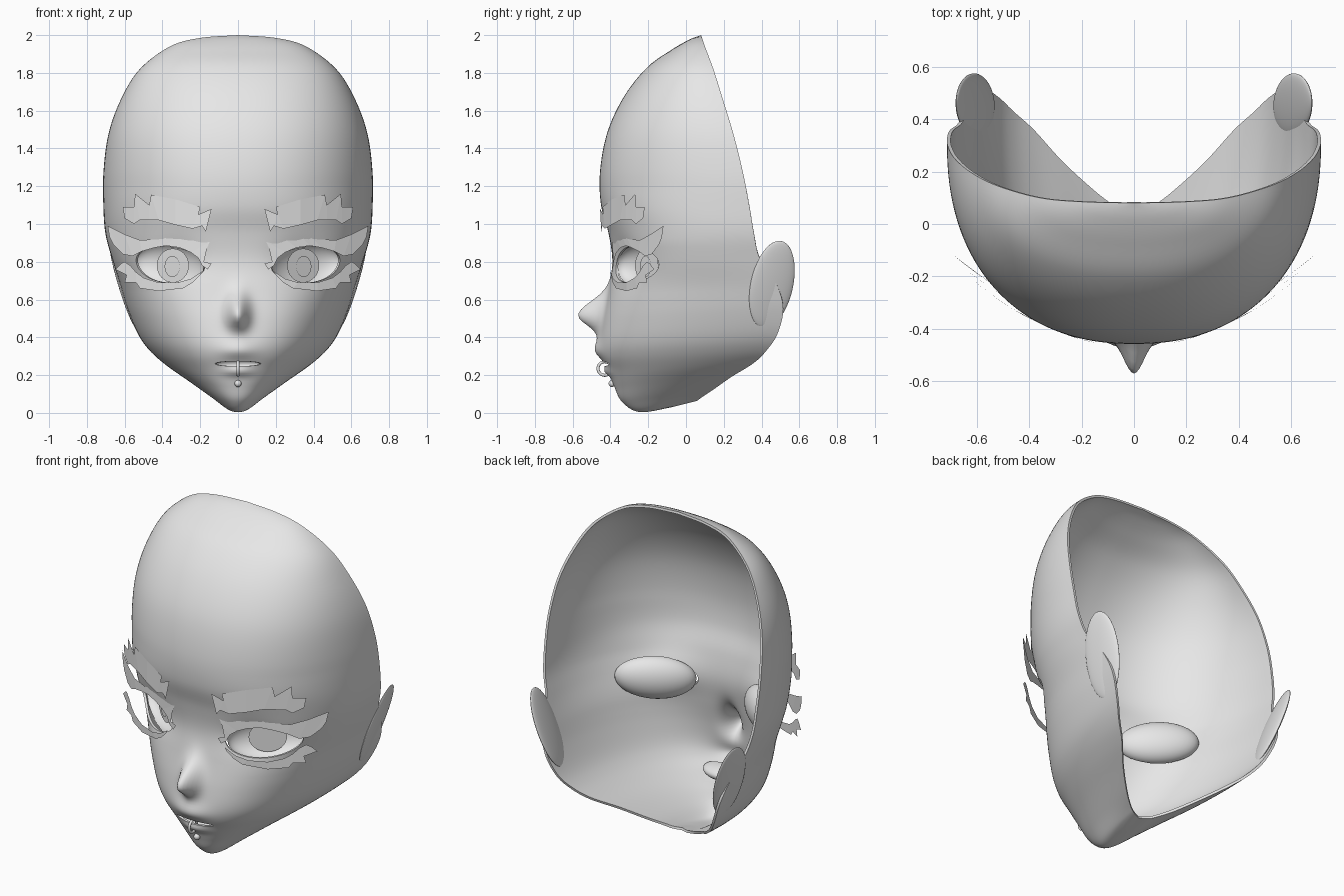
import bpy, bmesh
from math import sin, cos, pi, exp, radians, copysign
from mathutils import Matrix, Vector, Euler

if "Cube" in bpy.data.objects:
    bpy.data.objects.remove(bpy.data.objects["Cube"], do_unlink=True)

grey = bpy.data.materials.new("pale_grey")
grey.use_nodes = True
grey.diffuse_color = (0.8, 0.8, 0.8, 1)
for node in grey.node_tree.nodes:
    if node.type == 'BSDF_PRINCIPLED':
        node.inputs["Base Color"].default_value = (0.8, 0.8, 0.8, 1)


def make_object(name, bm):
    mesh = bpy.data.meshes.new(name)
    bm.to_mesh(mesh)
    bm.free()
    mesh.materials.append(grey)
    obj = bpy.data.objects.new(name, mesh)
    bpy.context.collection.objects.link(obj)
    return obj


def activate(obj):
    bpy.ops.object.select_all(action='DESELECT')
    obj.select_set(True)
    bpy.context.view_layer.objects.active = obj


def smooth(obj, angle=40):
    activate(obj)
    bpy.ops.object.shade_smooth_by_angle(angle=radians(angle))
    return obj


def ellipsoid(name, centre, radii, turn=(0, 0, 0), back_half=False):
    bm = bmesh.new()
    bmesh.ops.create_uvsphere(bm, u_segments=40, v_segments=20, radius=1)
    if back_half:
        front = [v for v in bm.verts if v.co.y < -0.05]
        bmesh.ops.delete(bm, geom=front, context='VERTS')
    rotation = Euler([radians(a) for a in turn]).to_matrix().to_4x4()
    place = Matrix.Translation(centre) @ rotation @ Matrix.Diagonal((*radii, 1))
    bmesh.ops.transform(bm, matrix=place, verts=bm.verts)
    return smooth(make_object(name, bm))


def loft(rows, steps):
    """Smooth curve through rows of numbers."""
    pts = [Vector(r) for r in rows]
    pts = [2 * pts[0] - pts[1]] + pts + [2 * pts[-1] - pts[-2]]
    result = []
    for a, b, c, d in zip(pts, pts[1:], pts[2:], pts[3:]):
        for k in range(steps):
            t = k / steps
            result.append(b + (c - a) * t / 2 + (2 * a - 5 * b + 4 * c - d) * t**2 / 2
                          + (3 * b - a - 3 * c + d) * t**3 / 2)
    return result + [pts[-2]]


def bump(v, centre, below, above):
    return exp(-((v - centre) / (above if v > centre else below))**2)


def relief(x, z):
    """Forward push of nose and lips, backward push of the eye sockets."""
    nose = 0.135 * bump(z, 0.52, 0.075, 0.1) * bump(x, 0, 0.055, 0.055)
    upper = 0.03 * bump(z, 0.33, 0.045, 0.06) * bump(x, 0, 0.1, 0.1)
    lower = 0.022 * bump(z, 0.22, 0.025, 0.025) * bump(x, 0, 0.08, 0.08)
    socket = 0.035 * bump(z, 0.8, 0.1, 0.12) * bump(abs(x), 0.34, 0.14, 0.14)
    return nose + upper + lower - socket


# Head shell: centre line (y, z) and open rim (x, y, z) for each row
ROWS = [
    (.08, 2, 0, .08, 2),
    (.015, 1.975, .2, .085, 1.985),
    (-.08, 1.92, .36, .1, 1.94),
    (-.205, 1.83, .52, .145, 1.82),
    (-.325, 1.68, .62, .195, 1.66),
    (-.415, 1.49, .685, .25, 1.48),
    (-.455, 1.28, .712, .3, 1.28),
    (-.45, 1.1, .713, .335, 1.1),
    (-.41, .95, .702, .36, .95),
    (-.39, .8, .668, .39, .82),
    (-.41, .65, .625, .48, .68),
    (-.44, .5, .585, .515, .55),
    (-.455, .38, .53, .485, .42),
    (-.445, .3, .47, .43, .335),
    (-.41, .22, .39, .36, .265),
    (-.38, .14, .28, .24, .19),
    (-.34, .06, .17, .14, .12),
    (-.25, .005, .09, .08, .08),
    (-.1, .025, .05, .06, .065),
    (.04, .06, 0, .04, .06),
]
COLUMNS = 100
bm = bmesh.new()
grid = []
for fy, fz, ex, ey, ez in loft(ROWS, 6):
    # Cross-sections are boxiest at eye level, rounder at forehead and chin
    boxy = 0.35 * min(1, fz / 0.6) - 0.2 * min(1, max(0, (fz - 0.9) / 0.3))
    power = 2 / (2.1 + boxy)
    line = []
    for j in range(COLUMNS + 1):
        s = 2 * j / COLUMNS - 1
        t = pi / 2 * s * abs(s)**0.4
        x = ex * copysign(abs(sin(t))**power, t)
        back = 1 - max(cos(t), 0)**power
        z = fz + (ez - fz) * back
        y = fy + (ey - fy) * back - relief(x, z) * cos(t)
        line.append(bm.verts.new((x, y, z)))
    grid.append(line)
for upper, lower in zip(grid, grid[1:]):
    for j in range(COLUMNS):
        bm.faces.new((upper[j], lower[j], lower[j + 1], upper[j + 1]))
bmesh.ops.remove_doubles(bm, verts=bm.verts, dist=0.0005)
head = make_object("head_shell", bm)
thick = head.modifiers.new("thickness", 'SOLIDIFY')
thick.thickness = 0.014
thick.offset = -1

# Openings for the eyes and mouth
cutters = [ellipsoid("mouth_cutter", (0, -.44, .26), (.13, .09, .013))]
for side in (-1, 1):
    cutters.append(ellipsoid("eye_cutter", (side * .365, -.27, .785),
                             (.215, .25, .095), (0, side * -4, side * 34)))
for cutter in cutters:
    cut = head.modifiers.new("opening", 'BOOLEAN')
    cut.operation = 'DIFFERENCE'
    cut.solver = 'EXACT'
    cut.object = cutter
activate(head)
bpy.ops.object.convert(target='MESH')
for cutter in cutters:
    bpy.data.objects.remove(cutter, do_unlink=True)
smooth(head, 45)


def plate(name, pairs, side, front, curve):
    """Jagged curved strip from (x, z) pairs on its top and bottom edges."""
    bm = bmesh.new()
    edges = []
    for xt, zt, xb, zb in pairs:
        edges.append([bm.verts.new((side * x, front + curve * x * x, z))
                      for x, z in ((xt, zt), (xb, zb))])
    for (a, b), (c, d) in zip(edges, edges[1:]):
        bm.faces.new((a, b, d, c) if side > 0 else (c, d, b, a))
    return make_object(name, bm)


def disc(name, centre, radii, turn):
    bm = bmesh.new()
    bmesh.ops.create_circle(bm, cap_ends=True, segments=32, radius=1)
    place = (Matrix.Translation(centre) @ Matrix.Rotation(radians(turn), 4, 'Z')
             @ Matrix.Diagonal((radii[0], 1, radii[1], 1)) @ Matrix.Rotation(pi / 2, 4, 'X'))
    bmesh.ops.transform(bm, matrix=place, verts=bm.verts)
    return make_object(name, bm)


BROW = [(.14, 1.08, .17, .96), (.21, 1.05, .19, .99), (.2, 1.09, .24, .975),
        (.33, 1.13, .33, .995), (.46, 1.155, .42, 1.02), (.47, 1.1, .47, 1.02),
        (.545, 1.16, .52, 1.02), (.55, 1.09, .55, 1), (.61, 1.09, .6, 1.03)]
UPPER_LASH = [(.14, .79, .16, .76), (.18, .8, .19, .78), (.165, .87, .21, .82),
              (.15, .905, .25, .85), (.23, .935, .31, .875), (.31, .96, .38, .885),
              (.4, .92, .44, .875), (.52, .915, .51, .855), (.6, .945, .56, .83),
              (.69, .99, .61, .84), (.68, .93, .66, .89)]
LOWER_LASH = [(.19, .75, .2, .73), (.25, .71, .24, .69), (.32, .69, .29, .66),
              (.42, .69, .42, .645), (.5, .715, .52, .66), (.54, .745, .54, .69),
              (.57, .78, .6, .69), (.6, .8, .59, .73), (.62, .79, .65, .76)]

for side, label in ((1, "left"), (-1, "right")):
    # Brows and lashes
    plate(label + "_brow", BROW, side, -.468, .67)
    plate(label + "_upper_lash", UPPER_LASH, side, -.405, .6)
    plate(label + "_lower_lash", LOWER_LASH, side, -.422, .6)
    # Hollow eye with iris and pupil
    ellipsoid(label + "_eye_bowl", (side * .365, -.23, .785), (.225, .09, .125),
              (0, side * -4, side * 36), back_half=True)
    disc(label + "_iris", (side * .345, -.208, .78), (.105, .09), side * 36)
    disc(label + "_pupil", (side * .348, -.214, .775), (.05, .055), side * 36)
    # Ear
    ellipsoid(label + "_ear", (side * .607, .455, .68), (.02, .115, .245),
              (-8, side * 18, side * 10))

# Mouth interior
ellipsoid("mouth_bag", (0, -.385, .255), (.14, .1, .045), back_half=True)

# Lip ring and stud
bpy.ops.mesh.primitive_torus_add(major_radius=.036, minor_radius=.008, major_segments=32,
                                 minor_segments=12, location=(0, -.43, .235),
                                 rotation=(0, pi / 2, 0))
ring = bpy.context.object
ring.name = "lip_ring"
ring.data.materials.append(grey)
smooth(ring)
ellipsoid("lip_stud", (0, -.392, .155), (.018, .018, .018))
